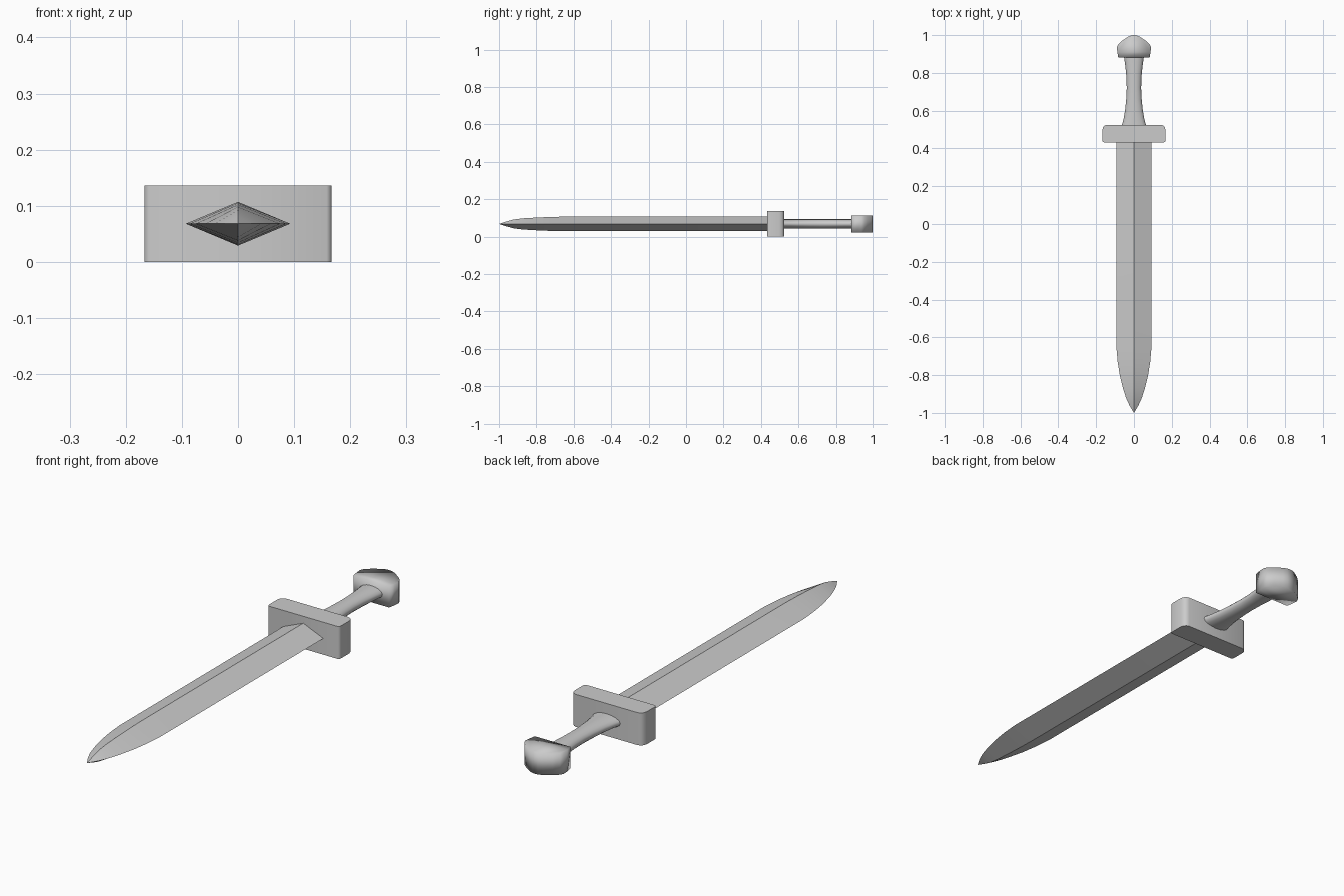
import bpy
import bmesh
from math import cos, sin, pi, radians

if "Cube" in bpy.data.objects:
    bpy.data.objects.remove(bpy.data.objects["Cube"], do_unlink=True)

MID = 0.068  # height of the sword's centre line

steel = bpy.data.materials.new("grey steel")
steel.use_nodes = True
colour = (0.6, 0.6, 0.6, 1)
steel.diffuse_color = colour
steel.node_tree.nodes["Principled BSDF"].inputs["Base Color"].default_value = colour


def finish(bm, name, angle):
    """Turn a bmesh into a shaded object with the steel material."""
    bmesh.ops.recalc_face_normals(bm, faces=bm.faces)
    mesh = bpy.data.meshes.new(name)
    bm.to_mesh(mesh)
    bm.free()
    mesh.materials.append(steel)
    obj = bpy.data.objects.new(name, mesh)
    bpy.context.collection.objects.link(obj)
    bpy.ops.object.select_all(action="DESELECT")
    obj.select_set(True)
    bpy.context.view_layer.objects.active = obj
    bpy.ops.object.shade_smooth_by_angle(angle=radians(angle))


def loft(name, stations, sides, angle, tip=None):
    """Skin elliptical rings (y, half width, half height) along the length."""
    bm = bmesh.new()
    rings = []
    for y, w, h in stations:
        turn = [2 * pi * i / sides for i in range(sides)]
        rings.append([bm.verts.new((w * cos(t), y, MID + h * sin(t))) for t in turn])
    for a, b in zip(rings, rings[1:]):
        for i in range(sides):
            j = (i + 1) % sides
            bm.faces.new((a[i], a[j], b[j], b[i]))
    bm.faces.new(rings[0])
    if tip is None:
        bm.faces.new(rings[-1])
    else:
        point = bm.verts.new((0, tip, MID))
        for i in range(sides):
            bm.faces.new((rings[-1][i], rings[-1][(i + 1) % sides], point))
    finish(bm, name, angle)


def slab(name, half_outline, half_height, angle):
    """Extrude a mirrored (x, y) outline upwards."""
    outline = half_outline + [(-x, y) for x, y in reversed(half_outline) if x > 0]
    bm = bmesh.new()
    base = bm.faces.new([bm.verts.new((x, y, MID - half_height)) for x, y in outline])
    top = bmesh.ops.extrude_face_region(bm, geom=[base])["geom"]
    verts = [v for v in top if isinstance(v, bmesh.types.BMVert)]
    bmesh.ops.translate(bm, verts=verts, vec=(0, 0, 2 * half_height))
    finish(bm, name, angle)


# Diamond-section blade tapering to the point
loft("blade", [(0.45, 0.093, 0.039), (-0.65, 0.093, 0.039), (-0.73, 0.086, 0.037),
               (-0.8, 0.075, 0.034), (-0.87, 0.058, 0.03), (-0.92, 0.042, 0.024),
               (-0.96, 0.024, 0.013)], 4, 30, tip=-1)

# Guard block with rounded ends
slab("guard", [(0.158, 0.432), (0.165, 0.436), (0.167, 0.445), (0.167, 0.498),
               (0.163, 0.512), (0.155, 0.521), (0.143, 0.525)], MID, 60)

# Waisted oval grip
loft("grip", [(0.515, 0.066, 0.025), (0.55, 0.056, 0.025), (0.6, 0.047, 0.025),
              (0.66, 0.041, 0.025), (0.72, 0.038, 0.025), (0.78, 0.04, 0.025),
              (0.84, 0.046, 0.025), (0.89, 0.053, 0.025)], 16, 60)

# Pommel with a peaked end
slab("pommel", [(0.083, 0.882), (0.088, 0.91), (0.09, 0.936), (0.083, 0.952),
                (0.062, 0.971), (0.03, 0.992), (0.012, 0.999), (0, 1.0)], 0.045, 180)
